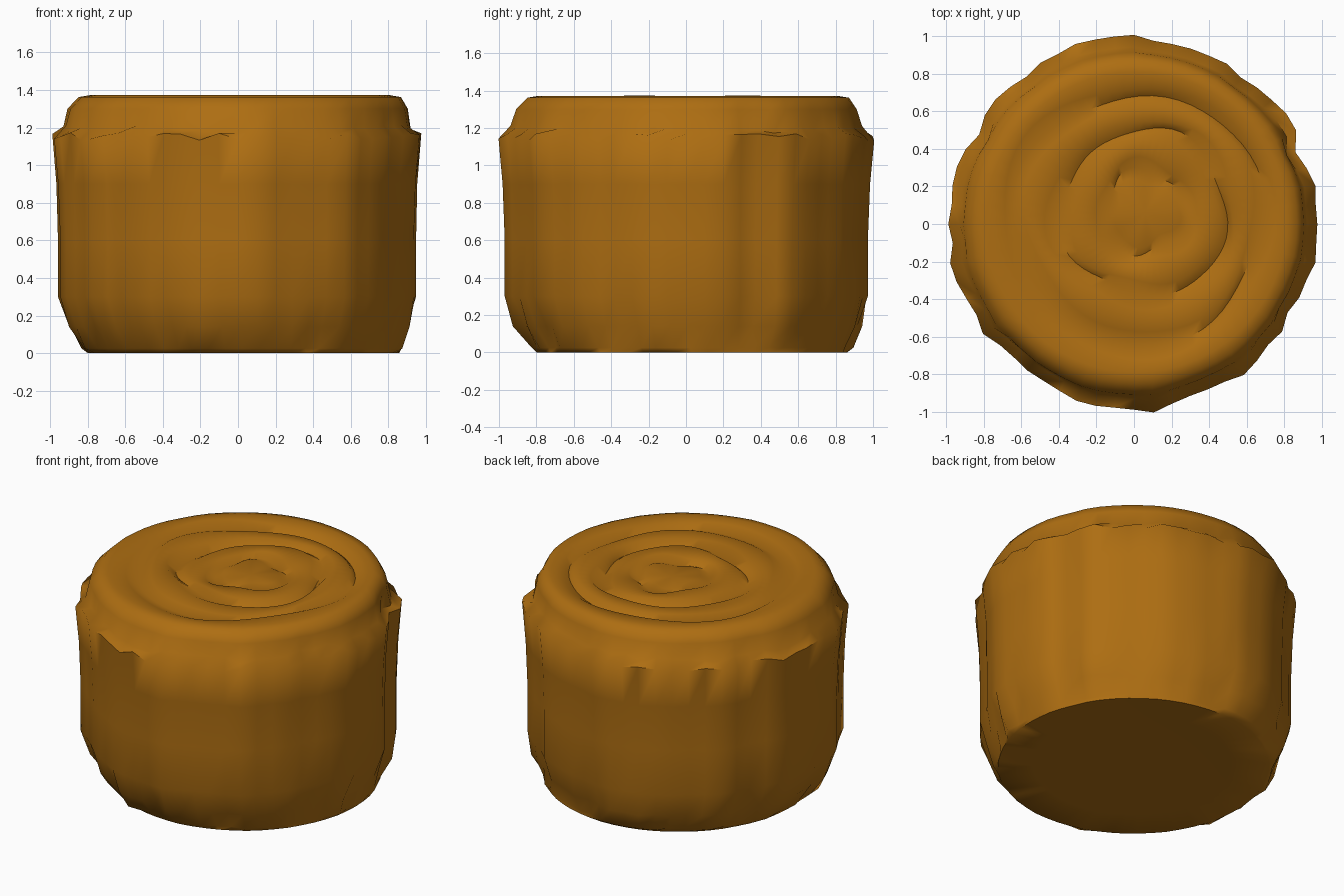
import bpy, bmesh, random
from math import sin, cos, pi, radians, atan2, hypot

if "Cube" in bpy.data.objects:
    bpy.data.objects.remove(bpy.data.objects["Cube"])

random.seed(4)
SEGS = 60

# Bark outline seen from above, as (x, y) corner points
OUTLINE = [(.99, -.1), (.97, .25), (.88, .4), (.88, .5), (.79, .6), (.66, .72), (.5, .86), (.27, .97),
           (0, 1), (-.25, .97), (-.5, .89), (-.52, .82), (-.72, .68), (-.81, .54),
           (-.96, .27), (-1, 0), (-.96, -.25), (-.9, -.4), (-.8, -.58), (-.63, -.71),
           (-.35, -.93), (-.12, -1), (.3, -.96), (.32, -.9), (.58, -.82), (.8, -.53), (.95, -.28)]
POLAR = sorted((atan2(y, x) % (2 * pi), hypot(x, y)) for x, y in OUTLINE)


def outline_radius(a):
    pts = [(POLAR[-1][0] - 2 * pi, POLAR[-1][1])] + POLAR + [(POLAR[0][0] + 2 * pi, POLAR[0][1])]
    for (a0, r0), (a1, r1) in zip(pts, pts[1:]):
        if a0 <= a <= a1:
            return r0 + (r1 - r0) * (a - a0) / (a1 - a0)
    return 1.0


# Side and top profile: radius scale, height, bark roughness, centre offset
PROFILE = [(.30, .01, 0, .04), (.60, .006, 0, .04), (.83, .0, .1, .03), (.865, .025, .6, .02), (.92, .14, .9, .01),
           (.965, .30, .8, 0), (.965, .60, .8, 0), (.975, .90, 1, 0), (.997, 1.16, 1, 0),
           (.935, 1.20, .7, 0), (.91, 1.30, .3, 0), (.86, 1.362, .15, .01),
           (.80, 1.372, 0, .01), (.72, 1.365, 0, .02), (.66, 1.335, 0, .03), (.61, 1.362, 0, .04),
           (.50, 1.362, 0, .05), (.44, 1.325, 0, .06), (.39, 1.355, 0, .06),
           (.27, 1.352, 0, .06), (.22, 1.325, 0, .06), (.17, 1.345, 0, .06)]

# Vertical bark ridges, one offset per column
ridge = [random.uniform(-.028, .012) for _ in range(SEGS)]

bm = bmesh.new()
rings = []
for scale, z, rough, off in PROFILE:
    ring = []
    for i in range(SEGS):
        a = 2 * pi * i / SEGS
        base = outline_radius(a)
        side = 1 + (base - 1) * min(1, rough * 1.2)
        wobble = rough * ridge[i]
        height = z
        if z > 1.3 and scale < .8:      # uneven growth rings
            wobble += .02 * sin(3 * a + scale * 9) + .012 * sin(5 * a + scale * 20)
            height += .008 * sin(2 * a + scale * 12)
        elif 1.1 < z < 1.25:            # ragged bark lip
            height += random.uniform(-.03, .015)
        elif .02 < z < .2:              # chipped foot
            wobble += random.uniform(-.025, .015)
        r = scale * side + wobble
        ring.append(bm.verts.new((r * cos(a) + off, r * sin(a) + off, height)))
    rings.append(ring)

for lower, upper in zip(rings, rings[1:]):
    for i in range(SEGS):
        j = (i + 1) % SEGS
        bm.faces.new((lower[i], lower[j], upper[j], upper[i]))
bm.faces.new(rings[0][::-1])

# Heart of the wood
tip = bm.verts.new((.06, .06, 1.34))
for i in range(SEGS):
    bm.faces.new((rings[-1][i], rings[-1][(i + 1) % SEGS], tip))

mesh = bpy.data.meshes.new("log_stump")
bm.to_mesh(mesh)
bm.free()
log = bpy.data.objects.new("log_stump", mesh)
bpy.context.collection.objects.link(log)

# Brown wood
wood = bpy.data.materials.new("wood")
wood.diffuse_color = (.42, .155, .006, 1)
wood.use_nodes = True
wood.node_tree.nodes["Principled BSDF"].inputs["Base Color"].default_value = wood.diffuse_color
mesh.materials.append(wood)

bpy.context.view_layer.objects.active = log
log.select_set(True)
bpy.ops.object.shade_smooth_by_angle(angle=radians(60))
